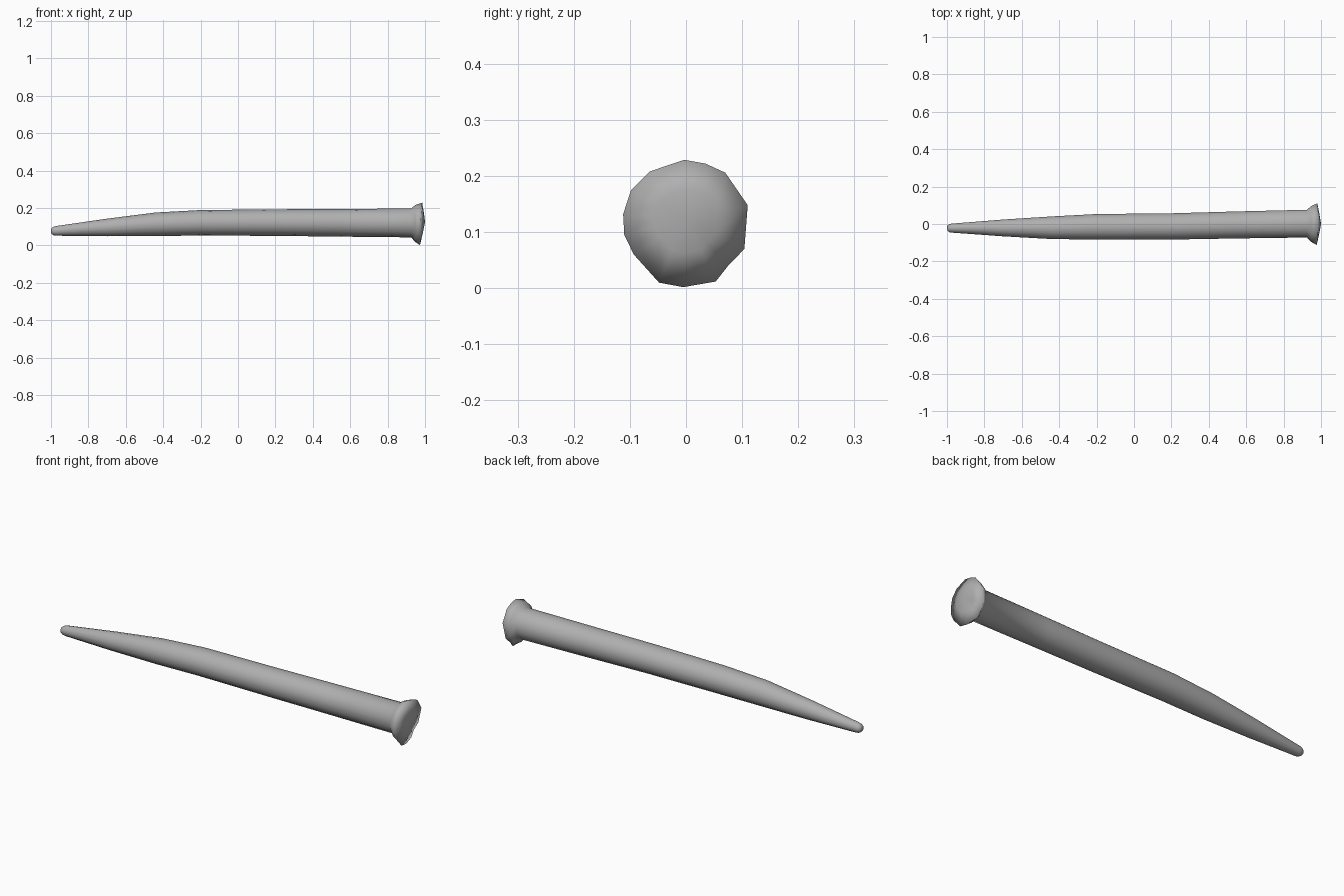
import bpy, bmesh, math
from mathutils import Vector

if "Cube" in bpy.data.objects:
    bpy.data.objects.remove(bpy.data.objects["Cube"])

N = 14
bm = bmesh.new()


def ring(x, cy, cz, ry, rz):
    """Round cross-section, starting at the top and turning towards +y."""
    return [bm.verts.new((x, cy + ry * math.sin(2 * math.pi * i / N),
                          cz + rz * math.cos(2 * math.pi * i / N))) for i in range(N)]


def bridge(a, b):
    for i in range(N):
        j = (i + 1) % N
        bm.faces.new((a[i], a[j], b[j], b[i]))


def fan(r, p):
    c = bm.verts.new(p)
    for i in range(N):
        bm.faces.new((r[i], r[(i + 1) % N], c))


# Shaft sections from tip to neck: x, centre y, centre z, half width, half height
sections = [
    (-0.997, -0.022, 0.077, 0.016, 0.015),
    (-0.985, -0.022, 0.077, 0.023, 0.023),
    (-0.97, -0.022, 0.078, 0.025, 0.026),
    (-0.70, -0.021, 0.096, 0.046, 0.047),
    (-0.44, -0.020, 0.113, 0.062, 0.063),
    (-0.20, -0.015, 0.121, 0.070, 0.068),
    (0.20, -0.013, 0.122, 0.072, 0.071),
    (0.55, -0.005, 0.121, 0.074, 0.074),
    (0.925, 0.002, 0.120, 0.076, 0.077),
]
rings = [ring(*s) for s in sections]

# Hammered, uneven head rim with a chipped lower corner
rim_pts = [
    (0.985, -0.003, 0.229), (0.985, 0.035, 0.222), (0.984, 0.07, 0.206),
    (0.980, 0.11, 0.148), (0.966, 0.104, 0.07), (0.960, 0.075, 0.04),
    (0.962, 0.053, 0.012), (0.972, -0.005, 0.002), (0.975, -0.048, 0.010),
    (0.976, -0.093, 0.06), (0.976, -0.11, 0.095), (0.977, -0.112, 0.132),
    (0.980, -0.098, 0.175), (0.983, -0.065, 0.208),
]
rim = [bm.verts.new(p) for p in rim_pts]

# Flare under the head
flare = []
for a, b in zip(rings[-1], rim_pts):
    p = a.co.lerp(Vector(b), 0.6)
    p.x = 0.948
    flare.append(bm.verts.new(p))
rings += [flare, rim]

# Shallow domed striking face
apex = Vector((1.0, 0.0, 0.125))
inner = []
for p in rim_pts:
    q = apex.lerp(Vector(p), 0.5)
    q.x += 0.001
    inner.append(bm.verts.new(q))
rings.append(inner)

for a, b in zip(rings, rings[1:]):
    bridge(a, b)
fan(rings[0], (-1.0, -0.022, 0.077))
fan(inner, apex)
bmesh.ops.recalc_face_normals(bm, faces=bm.faces)

# The whole nail is smooth shaded, including over the rim
for f in bm.faces:
    f.smooth = True

mesh = bpy.data.meshes.new("nail")
bm.to_mesh(mesh)
bm.free()
nail = bpy.data.objects.new("nail", mesh)
bpy.context.collection.objects.link(nail)

# Dark iron
iron = bpy.data.materials.new("iron")
iron.diffuse_color = (0.43, 0.43, 0.43, 1)
iron.use_nodes = True
iron.node_tree.nodes["Principled BSDF"].inputs["Base Color"].default_value = iron.diffuse_color
mesh.materials.append(iron)
